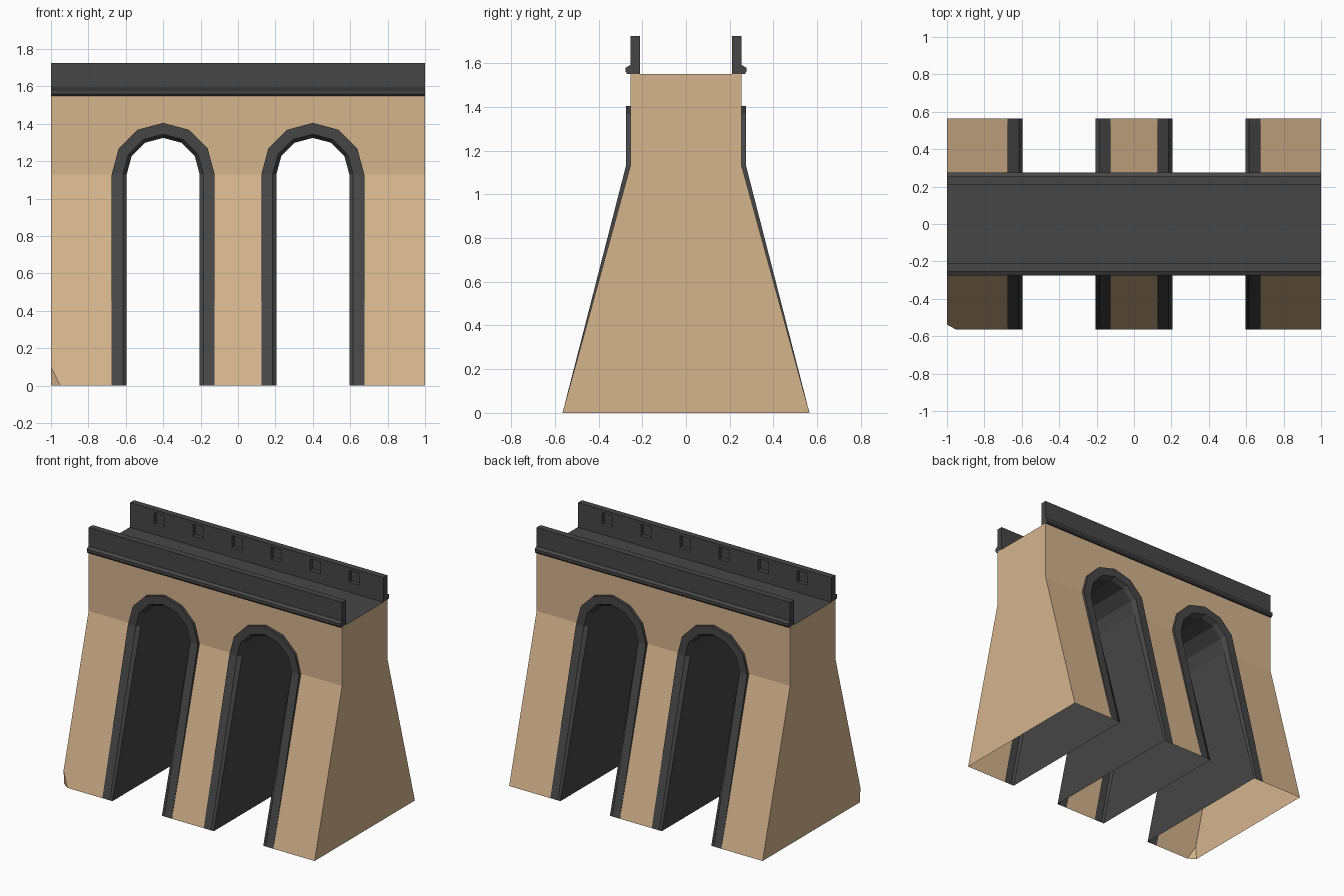
import bpy, bmesh, math
from mathutils import Vector

if "Cube" in bpy.data.objects:
    bpy.data.objects.remove(bpy.data.objects["Cube"])

SPRING, TOP = 1.13, 1.55          # spring line and deck height
HALF, FOOT = 0.255, 0.565         # half depth at top and at ground
CENTRES = (-0.4, 0.4)             # arch centres
R_OUT = 0.275


def material(name, rgb):
    m = bpy.data.materials.new(name)
    m.diffuse_color = (*rgb, 1)
    m.use_nodes = True
    m.node_tree.nodes["Principled BSDF"].inputs["Base Color"].default_value = m.diffuse_color
    return m


SAND = material("sand stone", (0.67, 0.46, 0.27))
DARK = material("dark grey stone", (0.061, 0.061, 0.061))


def depth(z):
    return HALF + max(0, SPRING - z) / SPRING * (FOOT - HALF)


def arch_path(cx, r):
    arc = [(cx - r * math.cos(math.pi * i / 6), SPRING + r * math.sin(math.pi * i / 6)) for i in range(7)]
    return [(cx - r, 0)] + arc + [(cx + r, 0)]


def finish(bm, name, mats):
    bmesh.ops.remove_doubles(bm, verts=bm.verts[:], dist=1e-4)
    bmesh.ops.recalc_face_normals(bm, faces=bm.faces[:])
    me = bpy.data.meshes.new(name)
    bm.to_mesh(me)
    bm.free()
    for m in mats:
        me.materials.append(m)
    ob = bpy.data.objects.new(name, me)
    bpy.context.collection.objects.link(ob)
    return ob


def face(bm, pts):
    return bm.faces.new([bm.verts.new(p) for p in pts])


# Masonry body: hollow underneath, tapering piers, spandrel wall, dark deck
bm = bmesh.new()
outline = [(-1, SPRING)]
for c in CENTRES:
    outline += arch_path(c, R_OUT)[1:-1]
outline += [(1, SPRING), (1, TOP), (-1, TOP)]
edges = [-1] + [c + s * R_OUT for c in CENTRES for s in (-1, 1)] + [1]
for s in (-1, 1):
    face(bm, [(x, s * HALF, z) for x, z in outline])
    for a, b in zip(edges[::2], edges[1::2]):
        face(bm, [(x, s * depth(z), z) for x, z in ((a, 0), (b, 0), (b, SPRING), (a, SPRING))])
    face(bm, [(s, y, z) for y, z in ((-FOOT, 0), (FOOT, 0), (HALF, SPRING),
                                     (HALF, TOP), (-HALF, TOP), (-HALF, SPRING))])
deck = face(bm, [(-1, -HALF, TOP), (1, -HALF, TOP), (1, HALF, TOP), (-1, HALF, TOP)])
deck.material_index = 1
bmesh.ops.remove_doubles(bm, verts=bm.verts[:], dist=1e-4)
# chipped foot corner
a, b, c = Vector((-1, -depth(0.1), 0.1)), Vector((-0.95, -FOOT, 0)), Vector((-1, -FOOT + 0.035, 0))
n = (b - a).cross(c - a).normalized()
if n.dot(Vector((-1, -FOOT, 0)) - a) < 0:
    n = -n
bmesh.ops.bisect_plane(bm, geom=bm.verts[:] + bm.edges[:] + bm.faces[:], dist=1e-5,
                       plane_co=a, plane_no=n, clear_outer=True)
face(bm, [a, b, c])
finish(bm, "masonry_body", [SAND, DARK])

# Arch linings: raised surround on both faces joined by the tunnel wall
section = [(R_OUT, 0), (R_OUT, 0.02), (0.215, 0.02), (0.195, -0.01)]
rings = [(r, d, -1) for r, d in section] + [(r, d, 1) for r, d in reversed(section)]
for side, cx in zip(("left", "right"), CENTRES):
    bm = bmesh.new()
    rows = []
    for r, d, s in rings:
        rows.append([bm.verts.new((x, s * (depth(z) + d * min(1, z / SPRING)), z))
                     for x, z in arch_path(cx, r)])
    for p, q in zip(rows, rows[1:]):
        for i in range(len(p) - 1):
            vs = (p[i], p[i + 1], q[i + 1], q[i])
            if len({v.co.to_tuple(5) for v in vs}) > 2:
                bm.faces.new(vs)
    finish(bm, side + "_arch_lining", [DARK])

# Parapets: wall with outer ledge and six square niches on the inner side
profile = [(0.21, TOP), (0.268, TOP), (0.276, 1.56), (0.276, 1.58), (0.255, 1.592), (0.255, 1.725), (0.21, 1.725)]
NICHES = [-0.77 + 0.308 * i for i in range(6)]
for side, s in (("front", -1), ("back", 1)):
    bm = bmesh.new()
    face(bm, [(-1, s * y, z) for y, z in profile])
    face(bm, [(1, s * y, z) for y, z in profile])
    for (y0, z0), (y1, z1) in zip(profile, profile[1:] + profile[:1]):
        face(bm, [(-1, s * y0, z0), (1, s * y0, z0), (1, s * y1, z1), (-1, s * y1, z1)])
    bmesh.ops.remove_doubles(bm, verts=bm.verts[:], dist=1e-4)
    bmesh.ops.recalc_face_normals(bm, faces=bm.faces[:])
    cuts = [((x + d, 0, 0), (1, 0, 0)) for x in NICHES for d in (-0.04, 0.04)]
    cuts += [((0, 0, z), (0, 0, 1)) for z in (1.62, 1.705)]
    for co, no in cuts:
        bmesh.ops.bisect_plane(bm, geom=bm.verts[:] + bm.edges[:] + bm.faces[:], plane_co=co, plane_no=no)
    niche_faces = []
    for f in bm.faces:
        m = f.calc_center_median()
        if abs(abs(m.y) - 0.21) < 1e-3 and 1.62 < m.z < 1.705 and any(abs(m.x - x) < 0.03 for x in NICHES):
            niche_faces.append(f)
    bmesh.ops.inset_individual(bm, faces=niche_faces, thickness=0.003, depth=-0.025)
    finish(bm, side + "_parapet", [DARK])
